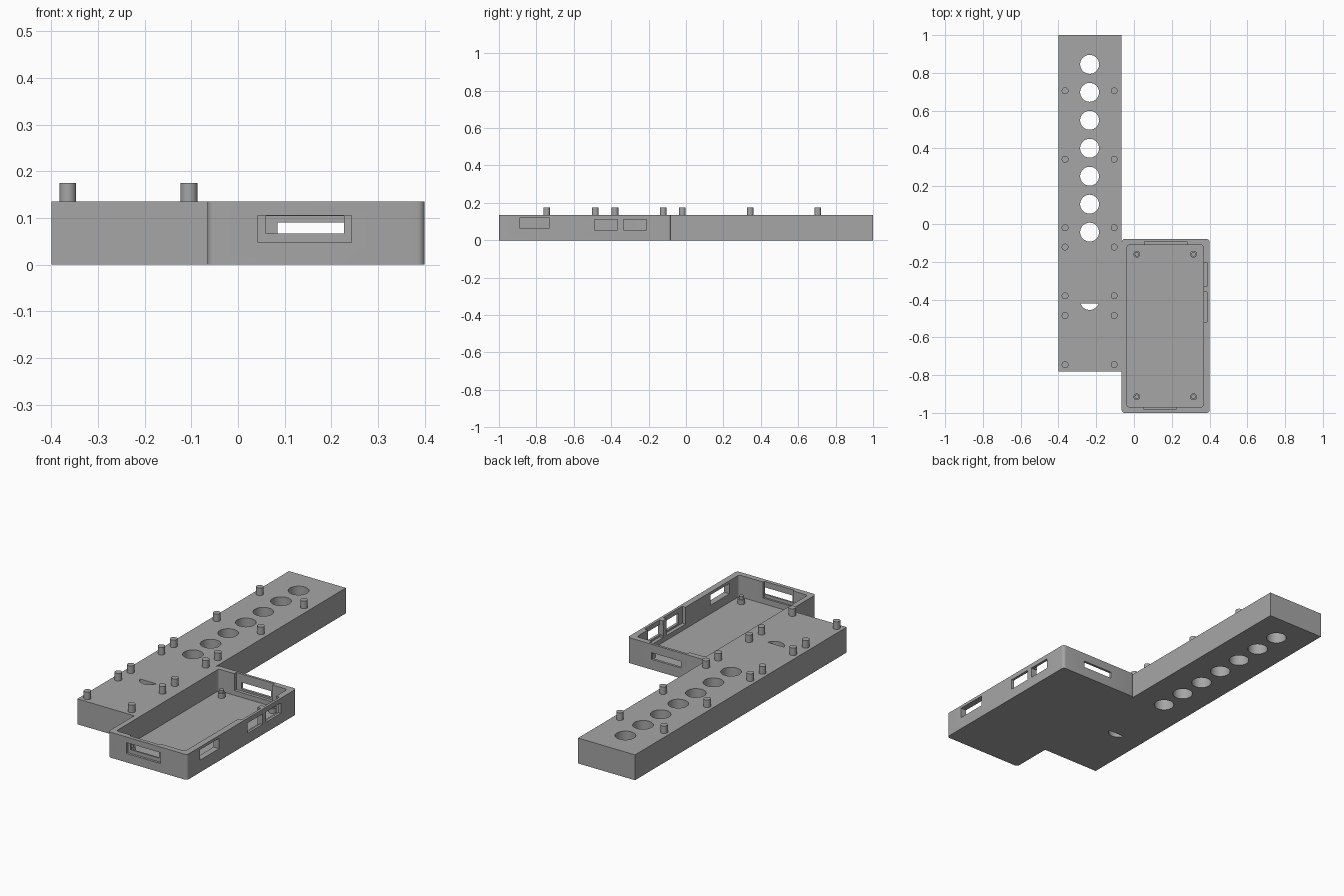
import bpy, bmesh, math

if "Cube" in bpy.data.objects:
    bpy.data.objects.remove(bpy.data.objects["Cube"])

H = 0.135
grey = bpy.data.materials.new("plain grey")
grey.diffuse_color = (0.38, 0.38, 0.38, 1)
grey.use_nodes = True
grey.node_tree.nodes["Principled BSDF"].inputs["Base Color"].default_value = grey.diffuse_color


def finish(name, bm):
    me = bpy.data.meshes.new(name)
    bmesh.ops.recalc_face_normals(bm, faces=bm.faces[:])
    bm.to_mesh(me)
    bm.free()
    ob = bpy.data.objects.new(name, me)
    bpy.context.collection.objects.link(ob)
    me.materials.append(grey)
    return ob


def prism(name, pts, z0, z1):
    bm = bmesh.new()
    f = bm.faces.new([bm.verts.new((x, y, z0)) for x, y in pts])
    r = bmesh.ops.extrude_face_region(bm, geom=[f])
    vs = [g for g in r["geom"] if isinstance(g, bmesh.types.BMVert)]
    bmesh.ops.translate(bm, verts=vs, vec=(0, 0, z1 - z0))
    return finish(name, bm)


def arc(cx, cy, r, a0, a1, n):
    return [(cx + r * math.cos(math.radians(a0 + (a1 - a0) * i / n)),
             cy + r * math.sin(math.radians(a0 + (a1 - a0) * i / n))) for i in range(n + 1)]


def rounded(x0, x1, y0, y1, r):
    return (arc(x1 - r, y1 - r, r, 0, 90, 6) + arc(x0 + r, y1 - r, r, 90, 180, 6)
            + arc(x0 + r, y0 + r, r, 180, 270, 6) + arc(x1 - r, y0 + r, r, 270, 360, 6))


def box(name, x0, x1, y0, y1, z0, z1):
    return prism(name, [(x0, y0), (x1, y0), (x1, y1), (x0, y1)], z0, z1)


def disc(name, x, y, r, z0, z1, n=32):
    return prism(name, arc(x, y, r, 0, 360, n)[:-1], z0, z1)


def smooth(ob):
    bpy.ops.object.select_all(action='DESELECT')
    ob.select_set(True)
    bpy.context.view_layer.objects.active = ob
    bpy.ops.object.shade_smooth_by_angle(angle=math.radians(30))


def cut(ob, cutters):
    # apply each cut and discard its cutter
    bpy.context.view_layer.objects.active = ob
    for c in cutters:
        m = ob.modifiers.new("cut", 'BOOLEAN')
        m.operation, m.solver, m.object = 'DIFFERENCE', 'EXACT', c
        bpy.ops.object.modifier_apply(modifier=m.name)
        bpy.data.objects.remove(c)
    smooth(ob)


# Long bar with a row of round holes and one partly covered hole
bar = box("long_bar", -0.4, -0.065, -0.78, 1, 0, H)
holes = [disc("hole_cutter", -0.235, 0.845 - 0.148 * i, 0.05, -0.1, 0.3, 48) for i in range(7)]
a = math.degrees(math.asin(0.3))
holes.append(prism("half_hole_cutter", arc(-0.235, -0.405, 0.05, 180 + a, 360 - a, 20), -0.1, 0.3))
cut(bar, holes)

# Locating pins on the bar
for y in (0.705, 0.343, -0.02, -0.122, -0.38, -0.485, -0.745):
    for x in (-0.365, -0.105):
        smooth(disc("locating_pin", x, y, 0.018, H - 0.01, 0.175))

# Open tray
tray = prism("tray", rounded(-0.065, 0.4, -1, -0.08, 0.015), 0, H)
cut(tray, [
    prism("cavity", rounded(-0.037, 0.367, -0.97, -0.11, 0.015), 0.02, 0.2),
    # front port: outer recess, opening and inner relief
    box("front_recess", 0.043, 0.243, -1.1, -0.988, 0.047, 0.105),
    box("front_opening", 0.06, 0.227, -1.1, -0.9, 0.067, 0.104),
    box("front_relief", 0.05, 0.225, -0.98, -0.9, 0.05, 0.2),
    # back slot with inner relief
    box("back_relief", 0.055, 0.28, -0.2, -0.093, 0.045, 0.2),
    box("back_slot", 0.085, 0.26, -0.2, 0, 0.055, 0.09),
    # side windows and inner reliefs
    box("side_window", 0.3, 0.5, -0.89, -0.73, 0.065, 0.12),
    box("side_window", 0.3, 0.5, -0.49, -0.365, 0.055, 0.11),
    box("side_window", 0.3, 0.5, -0.335, -0.21, 0.055, 0.11),
    box("side_relief", 0.3, 0.386, -0.52, -0.36, 0.045, 0.2),
    box("side_relief", 0.3, 0.386, -0.33, -0.203, 0.045, 0.2),
])

# Board supports with a thinner peg on top
for x in (0.015, 0.315):
    for y in (-0.16, -0.915):
        smooth(disc("board_support", x, y, 0.018, 0.015, 0.045))
        smooth(disc("board_peg", x, y, 0.012, 0.04, 0.06))
